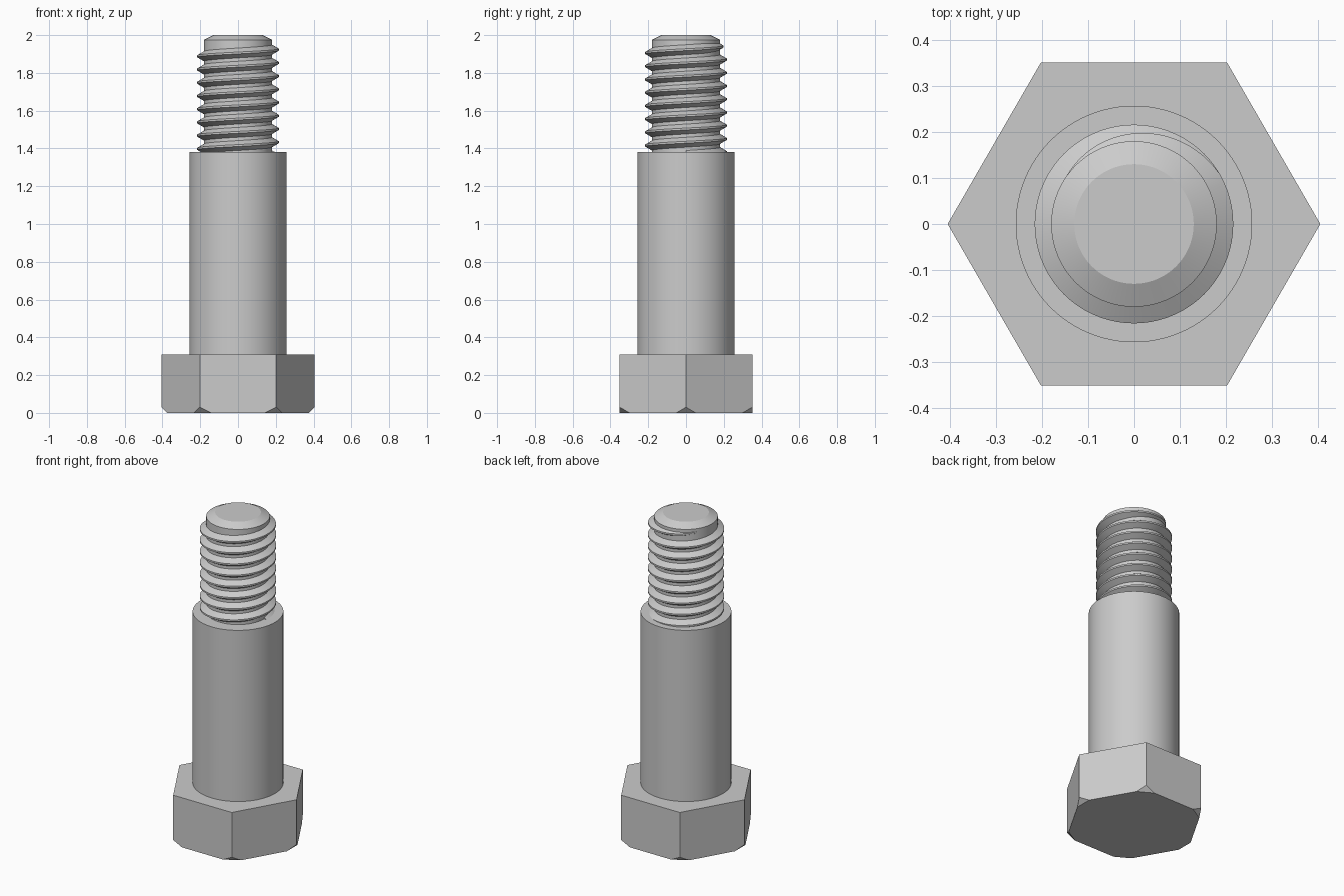
import bpy, bmesh
from math import sin, cos, pi, radians, floor
from mathutils import Vector

cube = bpy.data.objects.get("Cube")
if cube:
    bpy.data.objects.remove(cube)

steel = bpy.data.materials.new("plain_steel_grey")
steel.use_nodes = True
GREY = (0.6, 0.6, 0.6, 1)
steel.diffuse_color = GREY
steel.node_tree.nodes["Principled BSDF"].inputs["Base Color"].default_value = GREY


def finish(bm, name, smooth=True):
    bmesh.ops.recalc_face_normals(bm, faces=bm.faces[:])
    mesh = bpy.data.meshes.new(name)
    bm.to_mesh(mesh)
    bm.free()
    mesh.materials.append(steel)
    obj = bpy.data.objects.new(name, mesh)
    bpy.context.collection.objects.link(obj)
    if smooth:
        bpy.ops.object.select_all(action='DESELECT')
        obj.select_set(True)
        bpy.context.view_layer.objects.active = obj
        bpy.ops.object.shade_smooth_by_angle(angle=radians(25))
    return obj


def loft(bm, rings, closed_ends=True):
    """Join equal-sized rings of points with quads and cap the ends."""
    rows = [[bm.verts.new(p) for p in ring] for ring in rings]
    n = len(rows[0])
    for a, b in zip(rows, rows[1:]):
        for i in range(n):
            j = (i + 1) % n
            bm.faces.new((a[i], a[j], b[j], b[i]))
    if closed_ends:
        bm.faces.new(rows[0])
        bm.faces.new(rows[-1])


def turned(name, profile, sides=96, smooth=True):
    """Solid of revolution from (radius, height) pairs."""
    bm = bmesh.new()
    loft(bm, [[(r * cos(2 * pi * i / sides), r * sin(2 * pi * i / sides), z)
               for i in range(sides)] for r, z in profile])
    return finish(bm, name, smooth)


# Hexagonal head with its six lower corners cut off flat
HEX_R, HEAD_H, CUT = 0.405, 0.31, 0.03
head = turned("hex_head", [(HEX_R, 0), (HEX_R, HEAD_H)], 6, False)
bm = bmesh.new()
bm.from_mesh(head.data)
for k in range(6):
    d = Vector((cos(k * pi / 3), sin(k * pi / 3), 0))
    cut = bmesh.ops.bisect_plane(
        bm, geom=bm.verts[:] + bm.edges[:] + bm.faces[:],
        plane_co=d * (HEX_R - CUT), plane_no=d - Vector((0, 0, 1)), clear_outer=True)
    bmesh.ops.holes_fill(bm, edges=[e for e in cut["geom_cut"]
                                    if isinstance(e, bmesh.types.BMEdge)])
bmesh.ops.recalc_face_normals(bm, faces=bm.faces[:])
bm.to_mesh(head.data)
bm.free()

# Plain shoulder and the threaded core with a chamfered tip
SHOULDER_TOP = 1.38
turned("shoulder", [(0.257, HEAD_H), (0.257, SHOULDER_TOP)])
CORE_R, CREST_R = 0.18, 0.216
turned("threaded_core", [(CORE_R, SHOULDER_TOP), (CORE_R, 1.975), (0.13, 2.0)])

# Right-handed thread ridge, fading into the core at its upper end
PITCH, STEPS, TURNS = 0.07, 72, 8
Z_END = 1.923                       # crest height where the fade-out begins
FADE_FROM, FADE_TO = radians(30), radians(145)
rings = []
for s in range(-TURNS * STEPS, int(STEPS * FADE_TO / (2 * pi)) + 1):
    a = 2 * pi * s / STEPS
    z = Z_END + PITCH * a / (2 * pi)
    keep = 1 - max(0, a - FADE_FROM) / (FADE_TO - FADE_FROM)
    crest = CORE_R + (CREST_R - CORE_R) * keep
    base, tip = 0.005 + 0.021 * keep, 0.005
    section = [(CORE_R - 0.01, -base - 0.006), (crest, -tip),
               (crest, tip), (CORE_R - 0.01, base + 0.006)]
    rings.append([(r * cos(a), r * sin(a), z + h) for r, h in section])
bm = bmesh.new()
loft(bm, rings)
finish(bm, "thread_ridge")
